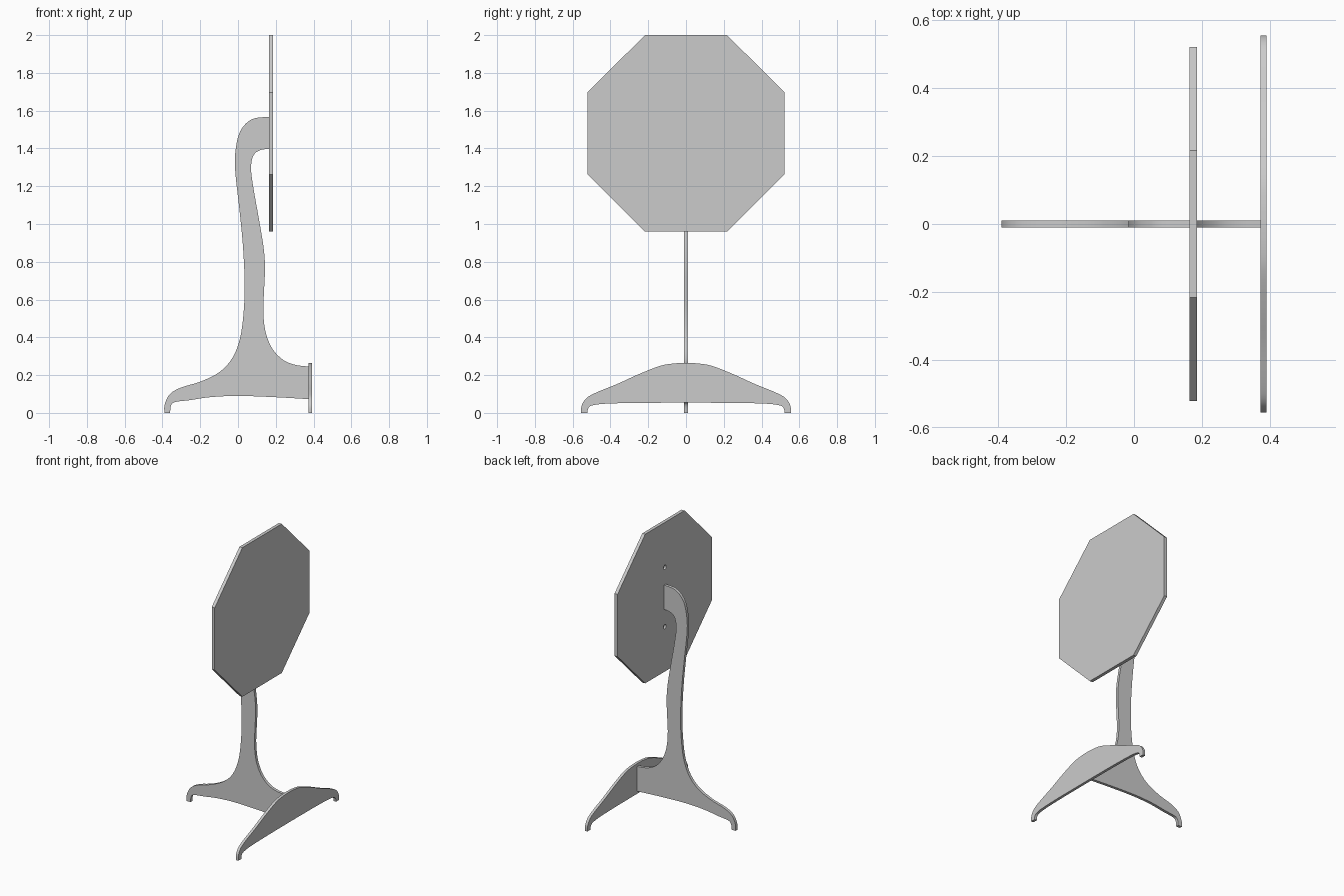
import bpy, bmesh, math
from mathutils import Vector

if "Cube" in bpy.data.objects:
    bpy.data.objects.remove(bpy.data.objects["Cube"])


def smooth_run(pts, steps=4):
    """Catmull-Rom curve through 2D points, end points included."""
    p = [Vector(q) for q in pts]
    p = [2 * p[0] - p[1]] + p + [2 * p[-1] - p[-2]]
    out = []
    for a, b, c, d in zip(p, p[1:], p[2:], p[3:]):
        for i in range(steps):
            t = i / steps
            out.append(0.5 * (2 * b + (c - a) * t + (2 * a - 5 * b + 4 * c - d) * t * t
                              + (3 * b - a - 3 * c + d) * t ** 3))
    out.append(p[-2])
    return [tuple(v) for v in out]


def cut_sheet(name, outline, place, thickness):
    """Flat sheet: place(u, v) sets the outline in 3D, then it is extruded."""
    bm = bmesh.new()
    face = bm.faces.new([bm.verts.new(place(u, v)) for u, v in outline])
    ext = bmesh.ops.extrude_face_region(bm, geom=[face])
    bmesh.ops.translate(bm, vec=thickness,
                        verts=[g for g in ext["geom"] if isinstance(g, bmesh.types.BMVert)])
    bmesh.ops.recalc_face_normals(bm, faces=bm.faces)
    mesh = bpy.data.meshes.new(name)
    bm.to_mesh(mesh)
    bm.free()
    obj = bpy.data.objects.new(name, mesh)
    bpy.context.collection.objects.link(obj)
    bpy.ops.object.select_all(action='DESELECT')
    obj.select_set(True)
    bpy.context.view_layer.objects.active = obj
    bpy.ops.object.shade_smooth_by_angle(angle=math.radians(30))
    return obj


# Stand: rear foot, column and hooked neck cut from one sheet
back = smooth_run([(-0.39, 0), (-0.388, 0.045), (-0.36, 0.1), (-0.3, 0.135), (-0.2, 0.165),
                   (-0.1, 0.215), (-0.03, 0.29), (0.012, 0.4), (0.031, 0.55), (0.035, 0.7),
                   (0.025, 0.9), (0.005, 1.1), (-0.012, 1.25), (-0.016, 1.36), (0.003, 1.47),
                   (0.04, 1.53), (0.09, 1.56), (0.165, 1.567)])
front = smooth_run([(0.165, 1.397), (0.12, 1.392), (0.083, 1.365), (0.069, 1.3), (0.08, 1.2),
                    (0.11, 1.03), (0.135, 0.88), (0.143, 0.77), (0.138, 0.65), (0.134, 0.53),
                    (0.148, 0.42), (0.185, 0.335), (0.24, 0.28), (0.3, 0.255), (0.373, 0.245)])
under = smooth_run([(0.373, 0.073), (0.2, 0.083), (0, 0.09), (-0.15, 0.083), (-0.25, 0.068),
                    (-0.33, 0.058), (-0.354, 0.04), (-0.36, 0)])
cut_sheet("stand", back + front + under, lambda u, v: (u, -0.01, v), (0, 0.02, 0))

# Front foot: mirrored arch closing the front of the stand
top = smooth_run([(-0.555, 0), (-0.552, 0.04), (-0.525, 0.08), (-0.47, 0.11), (-0.36, 0.155),
                  (-0.25, 0.205), (-0.14, 0.248), (-0.07, 0.261), (0, 0.265)])
low = smooth_run([(0, 0.054), (-0.25, 0.053), (-0.42, 0.049), (-0.495, 0.04),
                  (-0.517, 0.025), (-0.522, 0)])
half = low + top
arch = half[1:-1] + [half[-1]] + [(-u, v) for u, v in reversed(half[1:-1])] + [half[0]]
cut_sheet("front_foot", arch, lambda u, v: (0.372, u, v), (0.019, 0, 0))

# Octagonal panel
quarter = [(0.217, 0.52), (0.522, 0.217)]
octagon = (quarter + [(u, -v) for u, v in reversed(quarter)]
           + [(-u, -v) for u, v in quarter] + [(-u, v) for u, v in reversed(quarter)])
panel = cut_sheet("panel", octagon, lambda u, v: (0.163, u, 1.48 + v), (0.023, 0, 0))

# Two blind fixing holes in the back of the panel
for side in (-1, 1):
    bpy.ops.mesh.primitive_cylinder_add(vertices=20, radius=0.015, depth=0.03,
                                        location=(0.163, 0, 1.48 + side * 0.207),
                                        rotation=(0, math.pi / 2, 0))
    cutter = bpy.context.object
    cutter.name = "hole_cutter"
    cutter.hide_render = True
    mod = panel.modifiers.new("hole", 'BOOLEAN')
    mod.operation = 'DIFFERENCE'
    mod.solver = 'EXACT'
    mod.object = cutter
    bpy.context.view_layer.objects.active = panel
    bpy.ops.object.modifier_apply(modifier=mod.name)
    bpy.data.objects.remove(cutter)
